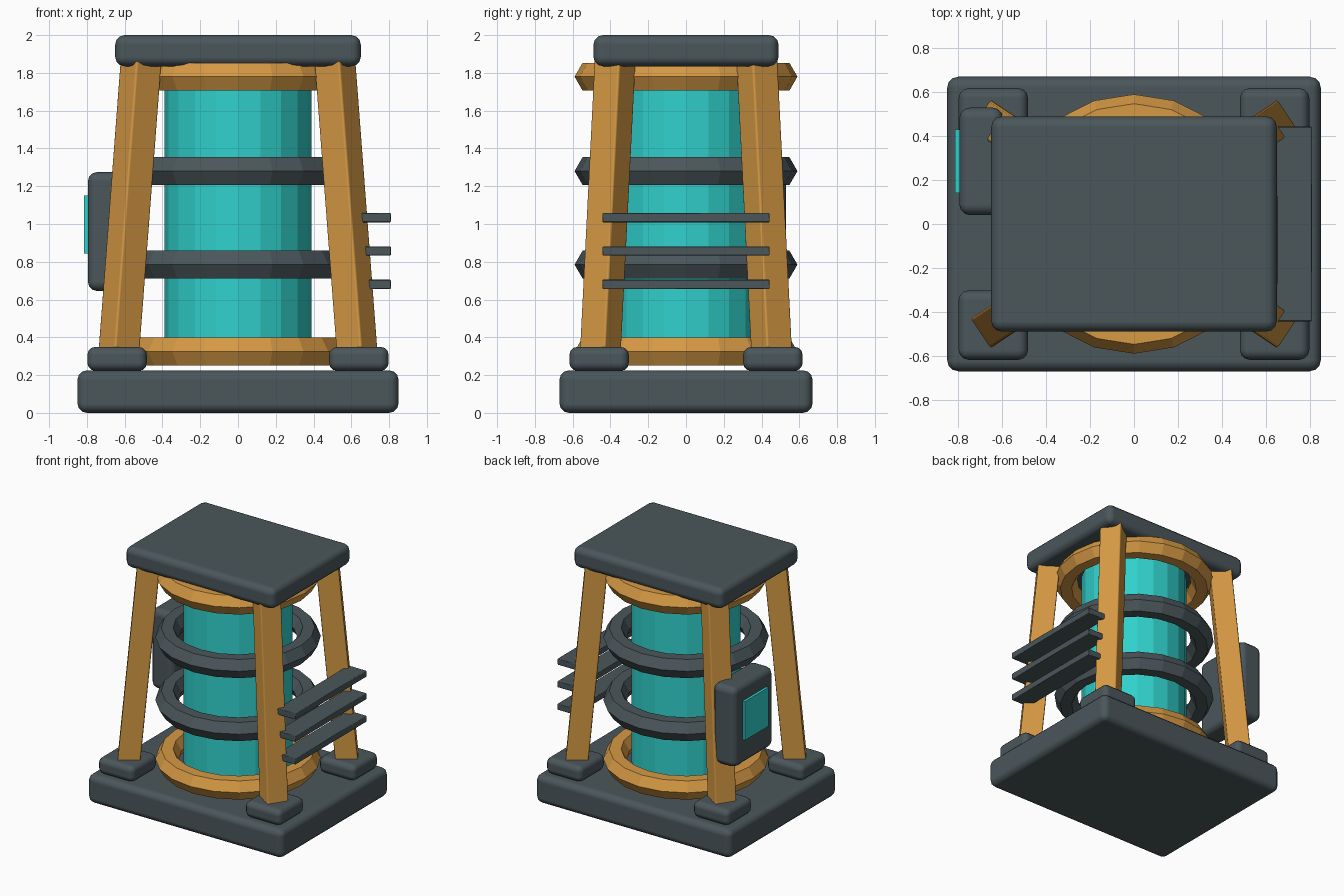
import bpy
from mathutils import Vector

cube = bpy.data.objects.get("Cube")
if cube:
    bpy.data.objects.remove(cube, do_unlink=True)


def material(name, rgb):
    mat = bpy.data.materials.new(name)
    mat.use_nodes = True
    mat.diffuse_color = (*rgb, 1)
    mat.node_tree.nodes["Principled BSDF"].inputs["Base Color"].default_value = (*rgb, 1)
    return mat


SLATE = material("dark_slate", (0.07, 0.095, 0.105))
GOLD = material("ochre_gold", (0.67, 0.32, 0.058))
TEAL = material("bright_teal", (0.03, 0.64, 0.61))


def finish(name, mat):
    obj = bpy.context.object
    obj.name = obj.data.name = name
    obj.data.materials.append(mat)
    return obj


def block(name, mat, lo, hi, bevel=0.0, segments=3):
    """Box between two corners, with rounded edges when bevel is set."""
    lo, hi = Vector(lo), Vector(hi)
    bpy.ops.mesh.primitive_cube_add(size=1, location=(lo + hi) / 2)
    obj = finish(name, mat)
    for v in obj.data.vertices:
        v.co *= hi - lo
    if bevel:
        round_edges(obj, bevel, segments)
    return obj


def round_edges(obj, width, segments):
    obj.data.polygons.foreach_set("use_smooth", [True] * len(obj.data.polygons))
    mod = obj.modifiers.new("rounded_edges", 'BEVEL')
    mod.width, mod.segments = width, segments
    mod.harden_normals = True


def beam(name, mat, start, end, side):
    """Square beam running between two points."""
    start, end = Vector(start), Vector(end)
    axis = end - start
    obj = block(name, mat, (-side / 2, -side / 2, -axis.length / 2),
                (side / 2, side / 2, axis.length / 2), 0.012, 2)
    obj.location = (start + end) / 2
    obj.rotation_euler = axis.to_track_quat('Z', 'Y').to_euler()
    return obj


# Base and roof slabs
block("base_slab", SLATE, (-0.85, -0.67, 0), (0.85, 0.67, 0.225), 0.05)
block("roof_slab", SLATE, (-0.65, -0.49, 1.835), (0.65, 0.49, 2.0), 0.05)

# Four leaning legs on footings
for sx, x_name in ((-1, "right"), (1, "left")):
    for sy, y_name in ((-1, "front"), (1, "back")):
        tag = f"{y_name}_{x_name}"
        block("footing_" + tag, SLATE,
              (sx * 0.64 - 0.158, sy * 0.46 - 0.158, 0.222),
              (sx * 0.64 + 0.158, sy * 0.46 + 0.158, 0.35), 0.045)
        beam("leg_" + tag, GOLD, (sx * 0.633, sy * 0.455, 0.29),
             (sx * 0.513, sy * 0.375, 1.87), 0.162)

# Glowing core
bpy.ops.mesh.primitive_cylinder_add(vertices=20, radius=0.388, depth=1.5,
                                    location=(0, 0, 1.05))
finish("core_cylinder", TEAL)

# Faceted rings round the core
for name, mat, z in (("lower_collar", GOLD, 0.325), ("lower_ring", SLATE, 0.785),
                     ("upper_ring", SLATE, 1.28), ("upper_collar", GOLD, 1.78)):
    bpy.ops.mesh.primitive_torus_add(major_segments=20, minor_segments=6,
                                     major_radius=0.505, minor_radius=0.085,
                                     location=(0, 0, z))
    ring = finish(name, mat)
    ring.data.polygons.foreach_set("use_smooth", [False] * len(ring.data.polygons))

# Control box with its screen
block("control_box", SLATE, (-0.795, 0.04, 0.645), (-0.595, 0.53, 1.275), 0.05)
block("control_screen", TEAL, (-0.815, 0.14, 0.845), (-0.785, 0.43, 1.15))

# Cooling fins on the other side
for i in range(3):
    z = 0.68 + 0.177 * i
    block(f"cooling_fin_{i + 1}", SLATE, (0.65, -0.443, z - 0.025),
          (0.81, 0.443, z + 0.025), 0.005, 1)
